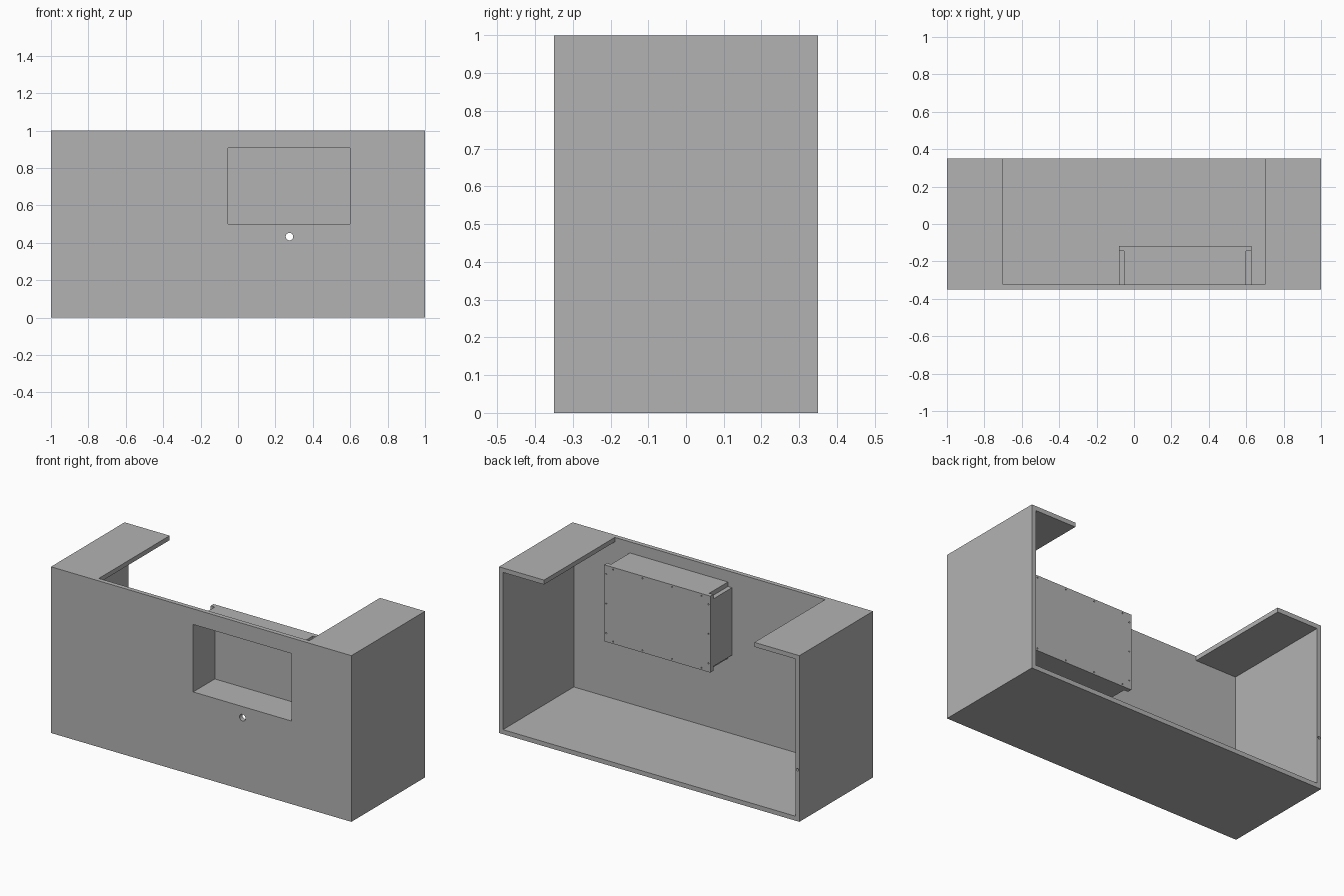
import bpy
import bmesh
import math
from mathutils import Matrix, Vector

default = bpy.data.objects.get("Cube")
if default:
    bpy.data.objects.remove(default, do_unlink=True)

# Plain grey board
grey = bpy.data.materials.new("grey_board")
grey.use_nodes = True
color = (0.45, 0.45, 0.45, 1)
grey.diffuse_color = color
grey.node_tree.nodes["Principled BSDF"].inputs["Base Color"].default_value = color

W, D, H = 1.0, 0.35, 1.0      # half width, half depth, height
T = 0.027                     # board thickness
INNER = -D + T                # inside of the front board


def add_box(bm, x, y, z):
    lo, hi = Vector((x[0], y[0], z[0])), Vector((x[1], y[1], z[1]))
    m = Matrix.Translation((lo + hi) / 2) @ Matrix.Diagonal((*(hi - lo), 1))
    bmesh.ops.create_cube(bm, size=1, matrix=m)


def add_drill(bm, x, y, z, radius, depth, sides):
    m = Matrix.Translation((x, y, z)) @ Matrix.Rotation(math.pi / 2, 4, "X")
    bmesh.ops.create_cone(bm, cap_ends=True, segments=sides, radius1=radius,
                          radius2=radius, depth=depth, matrix=m)


def finish(name, bm):
    mesh = bpy.data.meshes.new(name)
    bm.to_mesh(mesh)
    bm.free()
    mesh.materials.append(grey)
    ob = bpy.data.objects.new(name, mesh)
    bpy.context.collection.objects.link(ob)
    return ob


def panel(name, x, y, z):
    bm = bmesh.new()
    add_box(bm, x, y, z)
    return finish(name, bm)


def cut(ob, cutter_bm):
    cutter = finish(ob.name + "_cutter", cutter_bm)
    cutter.hide_render = True
    mod = ob.modifiers.new("cut", "BOOLEAN")
    mod.operation, mod.solver, mod.object = "DIFFERENCE", "EXACT", cutter
    bpy.context.view_layer.objects.active = ob
    bpy.ops.object.modifier_apply(modifier=mod.name)
    bpy.data.objects.remove(cutter, do_unlink=True)


# Window and box limits
X0, X1, Z0, Z1 = -0.053, 0.6, 0.5, 0.906
BACK = -0.118

# Front board with window and round hole
front = panel("front_board", (-W, W), (-D, INNER), (0, H))
bm = bmesh.new()
add_box(bm, (X0, X1), (-D - 0.1, INNER + 0.1), (Z0, Z1))
add_drill(bm, 0.275, -D, 0.433, 0.02, 0.2, 32)
cut(front, bm)

# Floor, side boards and the two top shelves
panel("floor_board", (-W + T, W - T), (INNER, D), (0, T))
for side, s in (("left", 1), ("right", -1)):
    board = panel(side + "_side_board", sorted((s * (W - T), s * W)), (INNER, D), (0, H))
    if side == "right":
        bm = bmesh.new()
        add_drill(bm, -W + T / 2, D, 0.31, 0.008, 0.1, 16)
        cut(board, bm)
    panel(side + "_top_shelf", sorted((s * 0.7, s * (W - T))), (INNER, D), (H - T, H))

# Display box behind the window
panel("box_top", (X0, X1), (INNER, BACK - T), (Z1, Z1 + T))
panel("box_bottom", (X0, X1), (INNER, BACK - T), (Z0 - T, Z0))
panel("box_left_side", (X1, X1 + T), (INNER, BACK - T), (Z0, Z1))
panel("box_right_side", (X0 - T, X0), (INNER, BACK - T), (Z0, Z1))

# Box back with screw holes around the rim
back = panel("box_back", (X0 - T, X1 + T), (BACK - T, BACK), (Z0 - T, Z1 + T))
bm = bmesh.new()
for i in range(4):
    for z in (Z0 - T / 2, Z1 + T / 2):
        add_drill(bm, -0.02 + i * 0.196, BACK, z, 0.004, 0.03, 12)
for i in range(3):
    for x in (X0 - T / 2, X1 + T / 2):
        add_drill(bm, x, BACK, 0.525 + i * 0.178, 0.004, 0.03, 12)
cut(back, bm)
